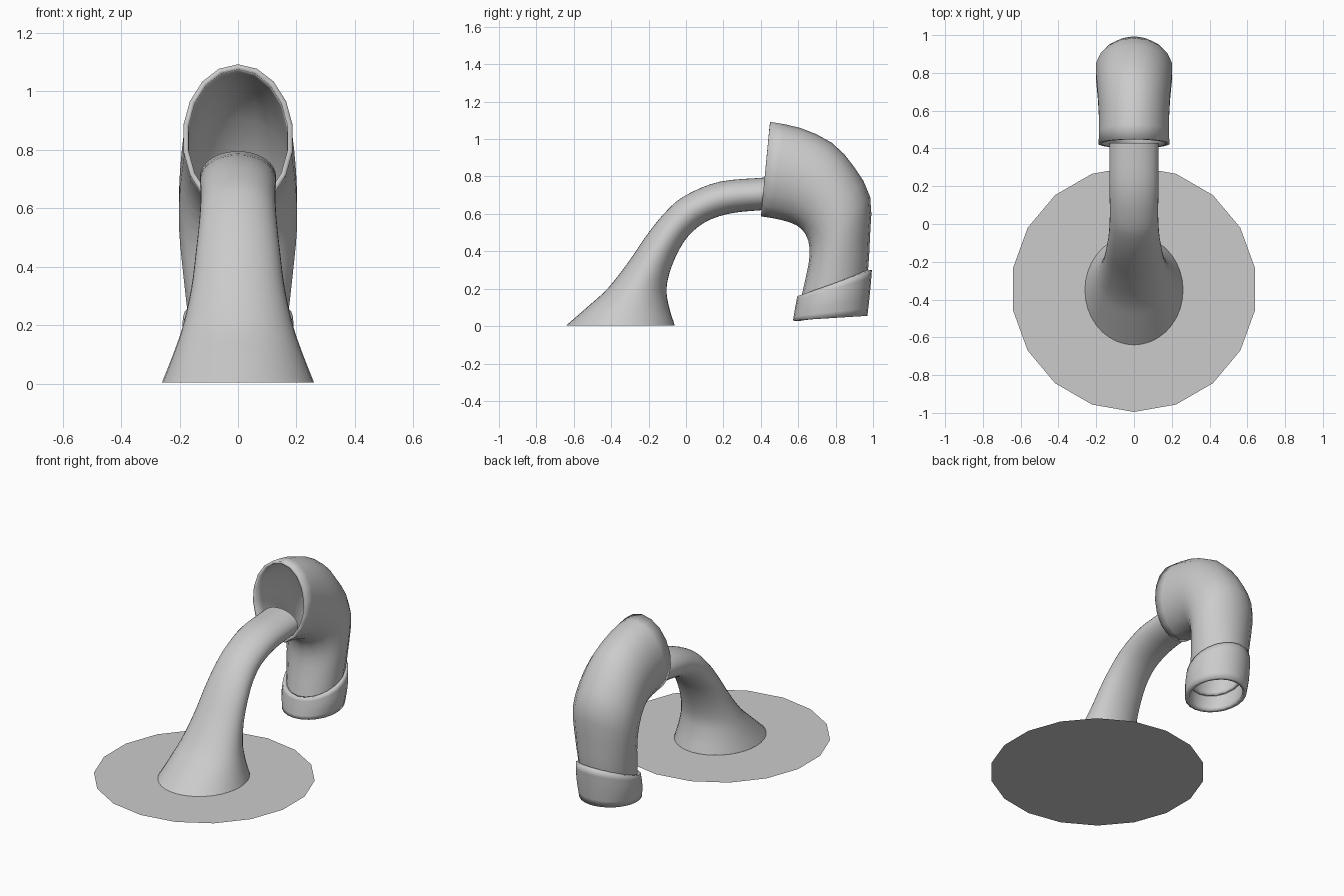
import bpy, bmesh, math
from mathutils import Vector

cube = bpy.data.objects.get("Cube")
if cube:
    bpy.data.objects.remove(cube)

grey = bpy.data.materials.new("plain_grey")
grey.use_nodes = True
colour = (0.6, 0.6, 0.6, 1)
grey.diffuse_color = colour
grey.node_tree.nodes["Principled BSDF"].inputs["Base Color"].default_value = colour


def spline(points, steps):
    """Catmull-Rom curve through the points."""
    pts = [Vector(p) for p in points]
    pts = [2 * pts[0] - pts[1]] + pts + [2 * pts[-1] - pts[-2]]
    out = []
    for a, b, c, d in zip(pts, pts[1:], pts[2:], pts[3:]):
        for i in range(steps):
            t = i / steps
            out.append(b + 0.5 * t * (c - a + t * (2 * a - 5 * b + 4 * c - d
                                                   + t * (3 * (b - c) + d - a))))
    return out + [pts[-2]]


def finish(name, bm, angle=40):
    bmesh.ops.recalc_face_normals(bm, faces=bm.faces)
    mesh = bpy.data.meshes.new(name)
    bm.to_mesh(mesh)
    bm.free()
    mesh.materials.append(grey)
    obj = bpy.data.objects.new(name, mesh)
    bpy.context.collection.objects.link(obj)
    bpy.ops.object.select_all(action='DESELECT')
    obj.select_set(True)
    bpy.context.view_layer.objects.active = obj
    bpy.ops.object.shade_smooth_by_angle(angle=math.radians(angle))
    return obj


def tube(name, sections, sides, steps, wall=0):
    """Loft oval rings; each section is outer y, z, inner y, z, half width."""
    bm = bmesh.new()
    rings = []
    for oy, oz, iy, iz, width in spline(sections, steps):
        outer, inner = Vector((0, oy, oz)), Vector((0, iy, iz))
        mid, half = (outer + inner) / 2, (outer - inner) / 2
        ring = []
        for k in range(sides):
            a = 2 * math.pi * k / sides
            ring.append(bm.verts.new(mid + half * math.cos(a)
                                     + Vector((width * math.sin(a), 0, 0))))
        rings.append(ring)
    for r, s in zip(rings, rings[1:]):
        for k in range(sides):
            j = (k + 1) % sides
            bm.faces.new((r[k], r[j], s[j], s[k]))
    obj = finish(name, bm)
    if wall:
        mod = obj.modifiers.new("wall", 'SOLIDIFY')
        mod.thickness = wall
        mod.offset = -1
    return obj


# Flat base disc
bm = bmesh.new()
bm.faces.new([bm.verts.new((0.65 * math.sin(math.tau * k / 18),
                            -0.345 - 0.65 * math.cos(math.tau * k / 18), 0))
              for k in reversed(range(18))])
disc = finish("base_disc", bm)
disc.data.flip_normals() if disc.data.polygons[0].normal.z < 0 else None

# Flared stem that curves over to the back
tube("curved_stem", [
    (-0.64, 0.004, -0.06, 0.004, 0.26),
    (-0.53, 0.10, -0.09, 0.10, 0.222),
    (-0.42, 0.20, -0.104, 0.20, 0.188),
    (-0.31, 0.34, -0.08, 0.31, 0.160),
    (-0.20, 0.50, -0.03, 0.42, 0.143),
    (-0.10, 0.62, 0.03, 0.50, 0.132),
    (0.00, 0.70, 0.12, 0.565, 0.128),
    (0.18, 0.772, 0.25, 0.605, 0.13),
    (0.43, 0.795, 0.43, 0.622, 0.13),
], 36, 4)

# Wide bent pipe around the stem's end
tube("bent_pipe", [
    (0.45, 1.092, 0.40, 0.587, 0.19),
    (0.61, 1.06, 0.50, 0.57, 0.188),
    (0.78, 0.98, 0.59, 0.54, 0.195),
    (0.90, 0.85, 0.64, 0.49, 0.203),
    (0.985, 0.69, 0.66, 0.42, 0.205),
    (0.985, 0.50, 0.655, 0.33, 0.193),
    (0.972, 0.28, 0.62, 0.17, 0.172),
    (0.955, 0.20, 0.61, 0.12, 0.165),
], 18, 2, 0.018)

# Slanted collar at the lower mouth
tube("mouth_collar", [
    (0.994, 0.30, 0.595, 0.16, 0.188),
    (0.984, 0.18, 0.583, 0.095, 0.192),
    (0.97, 0.055, 0.572, 0.03, 0.178),
], 24, 3, 0.025)
